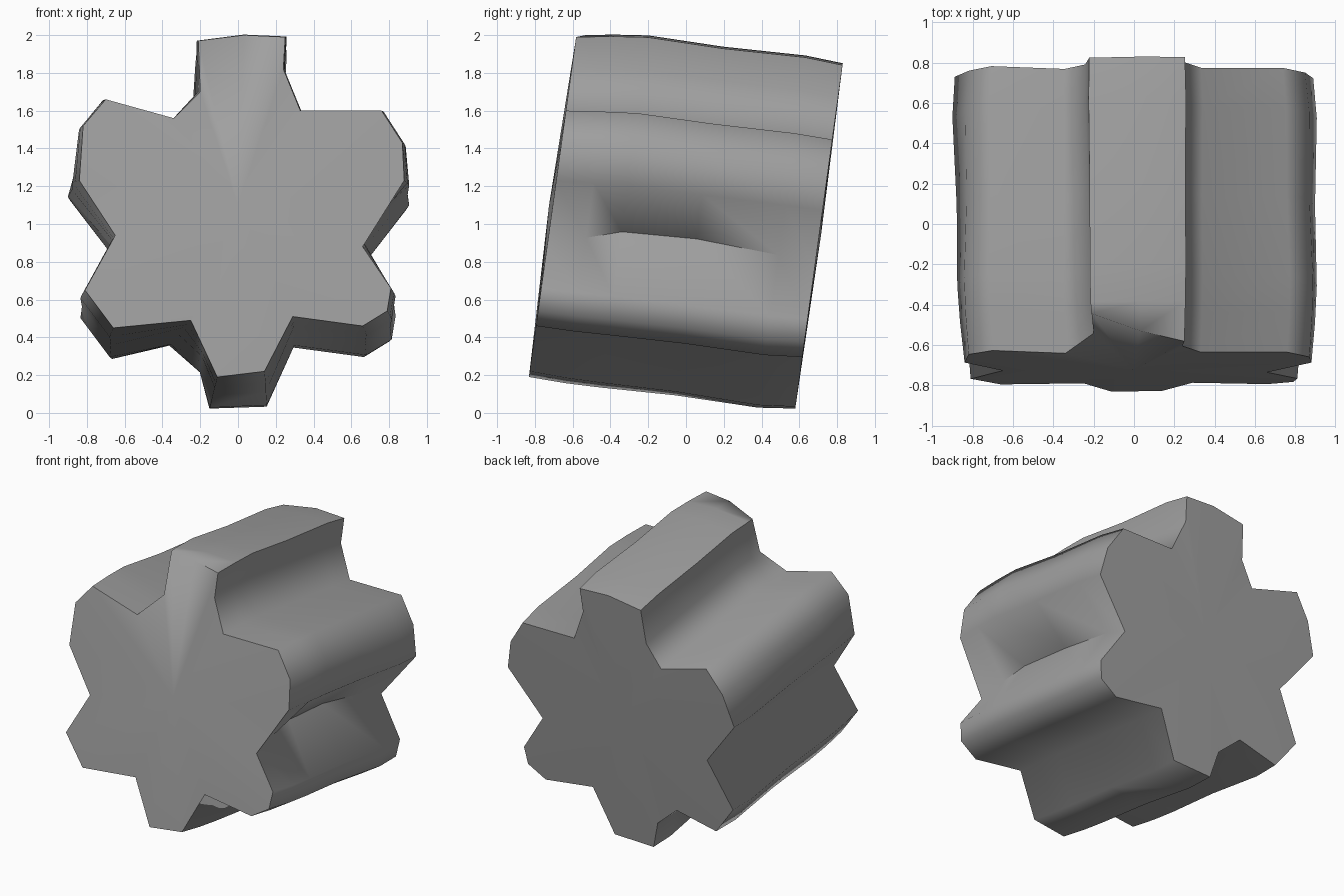
import bpy, bmesh, math

cube = bpy.data.objects.get("Cube")
if cube:
    bpy.data.objects.remove(cube, do_unlink=True)


def make_material(name, colour):
    mat = bpy.data.materials.new(name)
    mat.use_nodes = True
    mat.diffuse_color = colour
    shader = mat.node_tree.nodes["Principled BSDF"]
    shader.inputs["Base Color"].default_value = colour
    shader.inputs["Roughness"].default_value = 0.8
    return mat


grey = make_material("stone_grey", (0.35, 0.35, 0.35, 1))

# Outline of the front end, clockwise from the middle of the top tooth
front = [
    (.03, 2), (.25, 1.99), (.24, 1.82), (.33, 1.6),
    (.76, 1.6), (.87, 1.43), (.88, 1.23), (.66, .88),
    (.81, .66), (.79, .54), (.66, .46), (.29, .51),
    (.14, .22), (-.11, .19), (-.18, .34), (-.25, .49),
    (-.66, .45), (-.81, .65), (-.65, .94),
    (-.84, 1.23), (-.82, 1.52), (-.7, 1.66), (-.34, 1.56),
    (-.2, 1.7), (-.21, 1.97),
]

# Points that have moved by the time the outline reaches the back end
back = list(front)
for index, point in {
    4: (.73, 1.6), 5: (.84, 1.43), 7: (.64, .92),
    12: (.15, .2), 13: (-.15, .19), 14: (-.2, .38), 15: (-.36, .52),
    18: (-.64, .97), 19: (-.88, 1.28), 20: (-.81, 1.5),
    23: (-.24, 1.72), 24: (-.22, 1.96),
}.items():
    back[index] = point

# Along the tilted axis: position, scale, lift and hollowing of the right groove
sections = [
    (0, 1, 0, 0),
    (.14, 1.02, .01, .6),
    (.27, 1.03, .02, 1),
    (.55, 1.02, .02, 1),
    (.86, 1.03, .02, .6),
    (1, 1.01, .022, 0),
]
RIGHT_GROOVE = 7
# The front of the top tooth is worn back on its right side
worn = {0: .05, 24: .14, 23: .08}
MIDDLE, LENGTH, DROP, LEAN = 1.1, 1.41, .18, .139


def place(x, z, along, scale, lift):
    """Put an outline point on a cross-section of the leaning axle."""
    y = -.58 + LENGTH * along - (2 - z) * LEAN
    height = MIDDLE + (z - MIDDLE) * scale - DROP * along + lift
    return x * scale, y, height


def make_ring(bm, along, scale, lift, hollow):
    ring = []
    for i, ((xf, zf), (xb, zb)) in enumerate(zip(front, back)):
        x, z = xf + (xb - xf) * along, zf + (zb - zf) * along
        if i == RIGHT_GROOVE:
            x, z = x - .04 * hollow, z + .1 * hollow
        vert = bm.verts.new(place(x, z, along, scale, lift))
        if along == 0:
            vert.co.y += worn.get(i, 0)
        ring.append(vert)
    return ring


# Loft the toothed block through its cross-sections
bm = bmesh.new()
rings = [make_ring(bm, *section) for section in sections]
count = len(front)
for near, far in zip(rings, rings[1:]):
    for i in range(count):
        j = (i + 1) % count
        bm.faces.new((near[i], near[j], far[j], far[i]))

# Close both ends with fans around a slightly bulging centre
for ring, section, bulge in ((rings[0], sections[0], -.02), (rings[-1], sections[-1], .01)):
    x, y, z = place(0, MIDDLE, *section[:3])
    hub = bm.verts.new((x, y + bulge, z))
    for i in range(count):
        bm.faces.new((hub, ring[i], ring[(i + 1) % count]))

bmesh.ops.recalc_face_normals(bm, faces=bm.faces)
mesh = bpy.data.meshes.new("toothed_block")
bm.to_mesh(mesh)
bm.free()
mesh.materials.append(grey)

block = bpy.data.objects.new("toothed_block", mesh)
bpy.context.collection.objects.link(block)
bpy.ops.object.select_all(action="DESELECT")
block.select_set(True)
bpy.context.view_layer.objects.active = block
bpy.ops.object.shade_smooth_by_angle(angle=math.radians(75))
